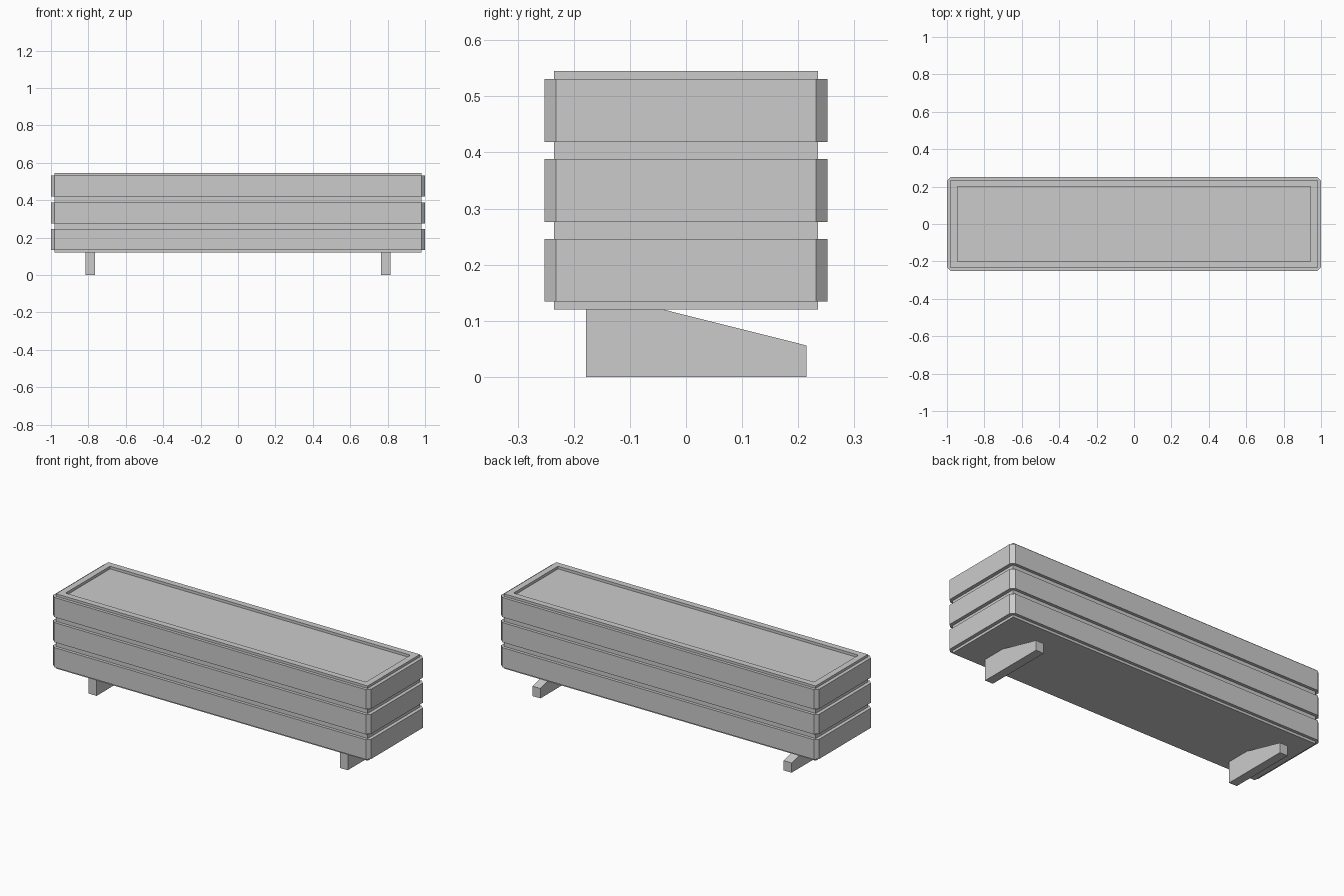
import bpy
import bmesh

cube = bpy.data.objects.get("Cube")
if cube:
    bpy.data.objects.remove(cube, do_unlink=True)

GREY = (0.6, 0.6, 0.6, 1.0)
material = bpy.data.materials.new("plain_grey")
material.use_nodes = True
material.diffuse_color = GREY
material.node_tree.nodes["Principled BSDF"].inputs["Base Color"].default_value = GREY


def finish(name, bm):
    bmesh.ops.recalc_face_normals(bm, faces=bm.faces)
    mesh = bpy.data.meshes.new(name)
    bm.to_mesh(mesh)
    bm.free()
    mesh.materials.append(material)
    obj = bpy.data.objects.new(name, mesh)
    bpy.context.collection.objects.link(obj)
    return obj


def extrude_profile(bm, points, offset):
    """Extrude a flat outline into a closed solid."""
    base = bm.faces.new([bm.verts.new(p) for p in points])
    result = bmesh.ops.extrude_face_region(bm, geom=[base], use_keep_orig=True)
    moved = [v for v in result["geom"] if isinstance(v, bmesh.types.BMVert)]
    bmesh.ops.translate(bm, verts=moved, vec=offset)


def chamfered_outline(half_x, half_y, cut):
    """Rectangle outline with its four corners cut off."""
    points = []
    for sx, sy in ((1, 1), (-1, 1), (-1, -1), (1, -1)):
        pair = [(sx * half_x, sy * (half_y - cut)), (sx * (half_x - cut), sy * half_y)]
        points += pair if sx == sy else pair[::-1]
    return points


def slat_ring(name, bottom, top):
    """Board band wrapped round the box, with chamfered corners."""
    bm = bmesh.new()
    outer = chamfered_outline(1.0, 0.252, 0.02)
    inner = chamfered_outline(0.97, 0.222, 0.02)
    loops = [[bm.verts.new((x, y, z)) for x, y in outline]
             for outline, z in ((outer, bottom), (outer, top), (inner, top), (inner, bottom))]
    count = len(outer)
    for k, loop in enumerate(loops):
        following = loops[(k + 1) % len(loops)]
        for i in range(count):
            j = (i + 1) % count
            bm.faces.new((loop[i], loop[j], following[j], following[i]))
    return finish(name, bm)


# Box with a shallow recess in its top
BOX_X, BOX_Y, BOX_BOTTOM, BOX_TOP = 0.98, 0.235, 0.12, 0.545
RIM, RECESS = 0.05, 0.015
bm = bmesh.new()
corners = [(sx * BOX_X, sy * BOX_Y, BOX_BOTTOM)
           for sx, sy in ((-1, -1), (1, -1), (1, 1), (-1, 1))]
extrude_profile(bm, corners, (0, 0, BOX_TOP - BOX_BOTTOM))
bmesh.ops.recalc_face_normals(bm, faces=bm.faces)
lid = max(bm.faces, key=lambda f: f.calc_center_median().z)
bmesh.ops.inset_region(bm, faces=[lid], thickness=RIM)
extruded = bmesh.ops.extrude_face_region(bm, geom=[lid])
bmesh.ops.delete(bm, geom=[lid], context="FACES_ONLY")
floor = [v for v in extruded["geom"] if isinstance(v, bmesh.types.BMVert)]
bmesh.ops.translate(bm, verts=floor, vec=(0, 0, -RECESS))
finish("planter_box", bm)

# Three bands of slats
for i, level in enumerate(("lower", "middle", "upper")):
    bottom = 0.134 + i * 0.1425
    slat_ring(level + "_slats", bottom, bottom + 0.112)

# Feet that taper down towards the back
FOOT = [(-0.178, 0), (0.215, 0), (0.215, 0.056), (-0.04, 0.12), (-0.178, 0.12)]
for side, x in (("left", 0.79), ("right", -0.79)):
    bm = bmesh.new()
    extrude_profile(bm, [(x - 0.025, y, z) for y, z in FOOT], (0.05, 0, 0))
    finish(side + "_foot", bm)
